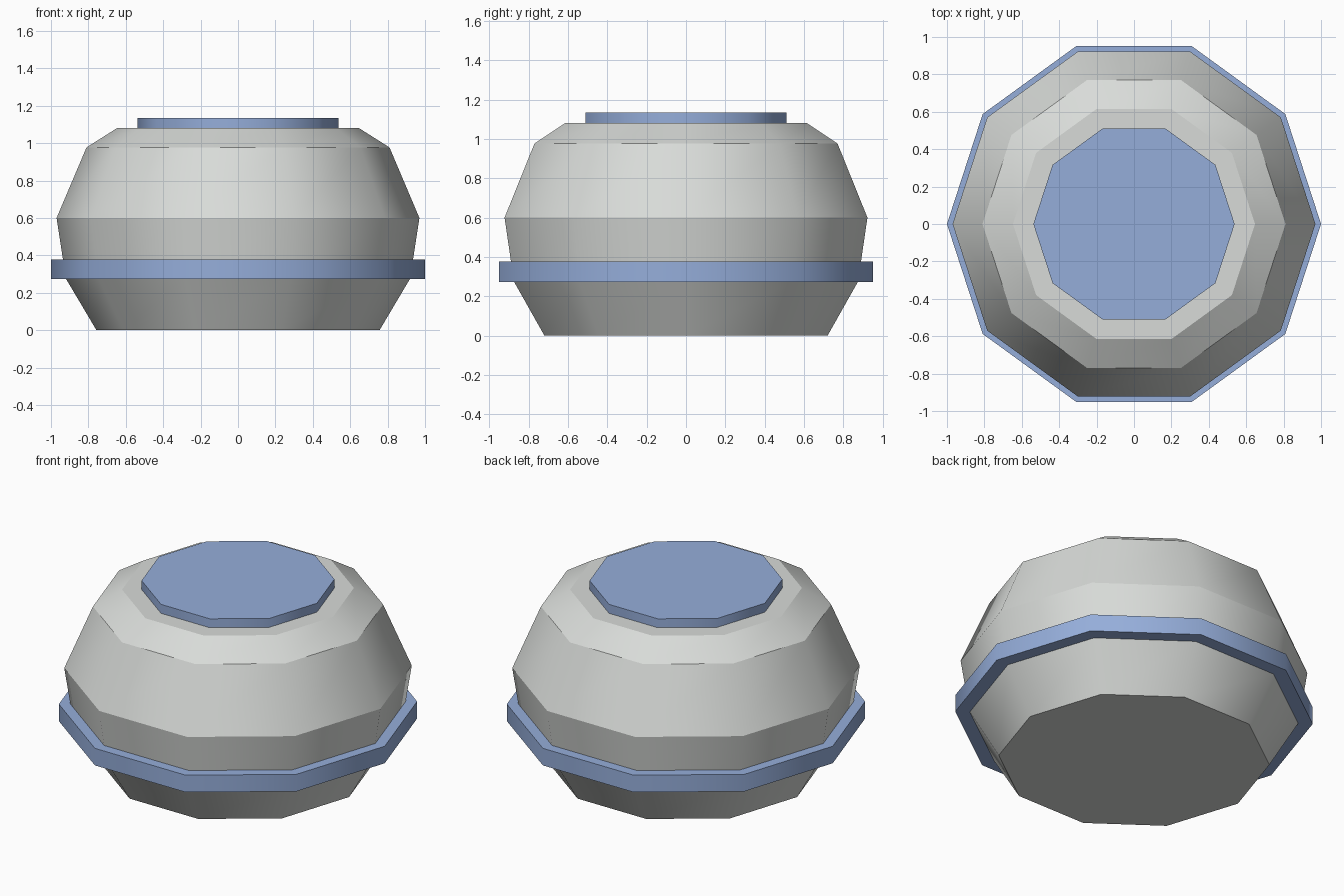
import bpy, bmesh, math

if "Cube" in bpy.data.objects:
    bpy.data.objects.remove(bpy.data.objects["Cube"])

SIDES = 10


def material(name, rgb):
    m = bpy.data.materials.new(name)
    m.diffuse_color = (*rgb, 1.0)
    m.use_nodes = True
    m.node_tree.nodes["Principled BSDF"].inputs["Base Color"].default_value = m.diffuse_color
    return m


grey = material("light grey", (0.69, 0.71, 0.69))
blue = material("soft blue", (0.30, 0.42, 0.70))


def lathe(name, profile, mat, closed=False):
    """Turn (radius, z) points round z; smooth around, sharp between bands."""
    bm = bmesh.new()
    rings = []
    for r, z in profile:
        rings.append([bm.verts.new((r * math.cos(2 * math.pi * i / SIDES),
                                    r * math.sin(2 * math.pi * i / SIDES), z))
                      for i in range(SIDES)])
    pairs = list(zip(rings, rings[1:]))
    if closed:
        pairs.append((rings[-1], rings[0]))
    for a, b in pairs:
        for i in range(SIDES):
            j = (i + 1) % SIDES
            bm.faces.new((a[i], a[j], b[j], b[i])).smooth = True
    if not closed:
        bm.faces.new(rings[0][::-1])
        bm.faces.new(rings[-1])
    for ring in rings:
        for i in range(SIDES):
            bm.edges.get((ring[i], ring[(i + 1) % SIDES])).smooth = False
    bmesh.ops.recalc_face_normals(bm, faces=bm.faces)
    mesh = bpy.data.meshes.new(name)
    bm.to_mesh(mesh)
    bm.free()
    mesh.materials.append(mat)
    obj = bpy.data.objects.new(name, mesh)
    bpy.context.collection.objects.link(obj)
    return obj


# Faceted bowl-shaped body
lathe("body", [(0.757, 0), (0.92, 0.275), (0.97, 0.60), (0.81, 0.977), (0.647, 1.08)], grey)
# Band around the lower body
lathe("band", [(0.90, 0.273), (1.0, 0.273), (1.0, 0.378), (0.90, 0.378)], blue, closed=True)
# Raised disc on top
lathe("top_cap", [(0.538, 1.08), (0.538, 1.135)], blue)
